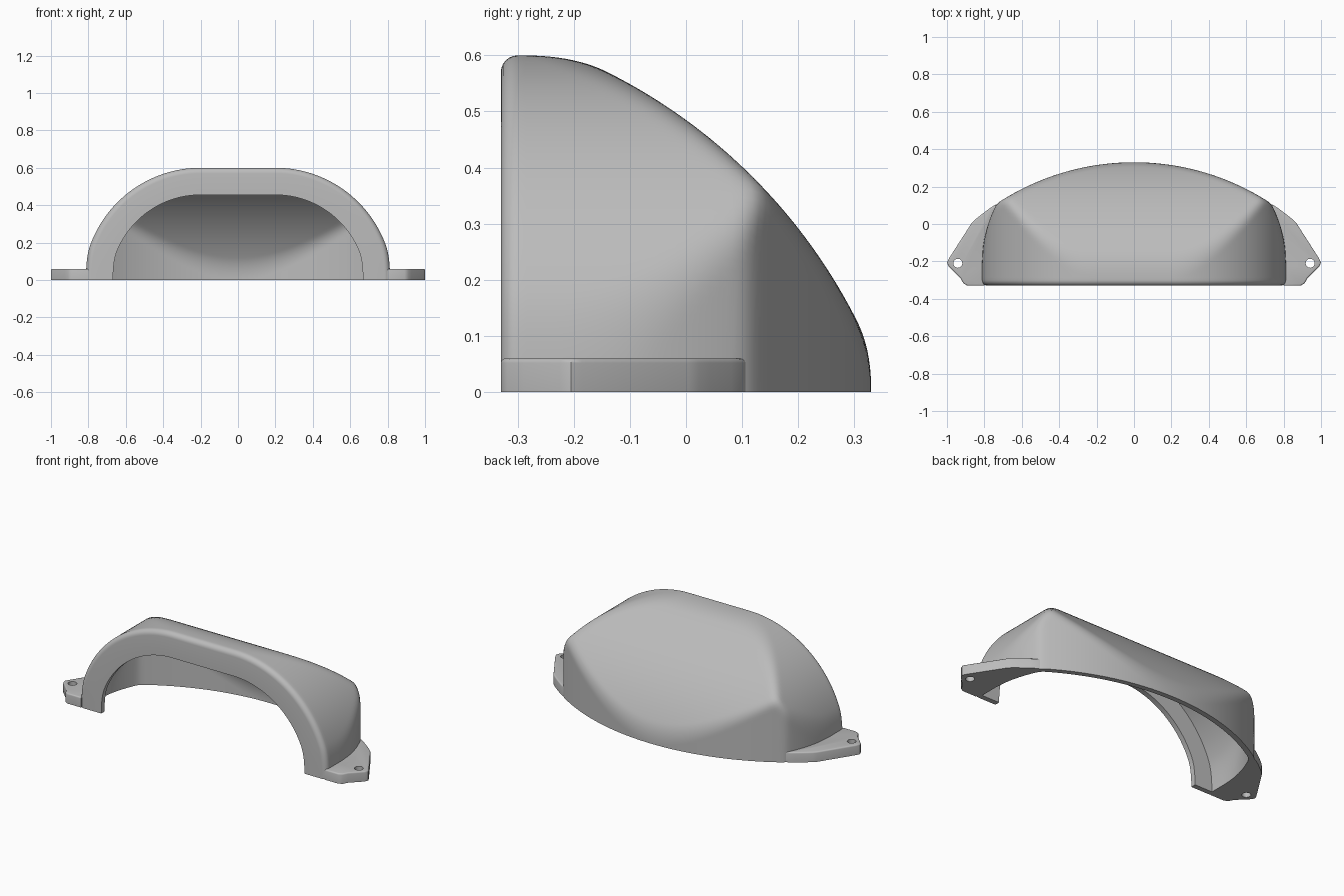
import bpy, bmesh, math
from math import hypot, sin, cos, pi

cube = bpy.data.objects.get("Cube")
if cube:
    bpy.data.objects.remove(cube, do_unlink=True)

metal = bpy.data.materials.new("satin_grey")
metal.use_nodes = True
GREY = (0.5, 0.5, 0.5, 1)
metal.diffuse_color = GREY
metal.node_tree.nodes["Principled BSDF"].inputs["Base Color"].default_value = GREY

WALL = 0.03        # shell thickness
LIP = 0.145        # width of the front rim
FRONT = -0.33
SEAM = FRONT + WALL


def blend(a, b, k):
    """Smooth minimum, which fillets the edge between two surfaces."""
    h = max(k - abs(a - b), 0) / k
    return min(a, b) - h * h * k / 4


def depth(x, y, z):
    """Depth below the hood's outer skin."""
    x = abs(x)
    arch = 0.628 - hypot(max(x - 0.2, 0), z + 0.028)
    side = 0.7 - hypot(max(x - 0.115, 0), max(y + 0.22, 0))
    back = 1.33 - hypot(x, y + 1)
    roof = 1 - hypot(y + 0.588, z + 0.324)
    top = blend(arch, roof, 0.03)
    walls = blend(side, back, 0.012)
    return blend(top, walls, 0.025)


def cast(theta, phi, inset):
    """Point on the skin, inset by a distance, along one direction."""
    d = (cos(theta) * cos(phi), sin(phi), sin(theta) * cos(phi))
    lo, hi = 0.0, 1.3
    for _ in range(24):
        mid = (lo + hi) / 2
        if depth(d[0] * mid, SEAM + d[1] * mid, d[2] * mid) > inset:
            lo = mid
        else:
            hi = mid
    return (d[0] * lo, SEAM + d[1] * lo, d[2] * lo)


def finish(obj):
    obj.data.materials.append(metal)
    bpy.ops.object.select_all(action="DESELECT")
    obj.select_set(True)
    bpy.context.view_layer.objects.active = obj
    bpy.ops.object.shade_smooth_by_angle(angle=math.radians(35))


def make_object(name, bm):
    bmesh.ops.recalc_face_normals(bm, faces=bm.faces)
    mesh = bpy.data.meshes.new(name)
    bm.to_mesh(mesh)
    bm.free()
    obj = bpy.data.objects.new(name, mesh)
    bpy.context.collection.objects.link(obj)
    return obj


# Hood: arched rows from the back, over the skin, round the rim, and inside
AROUND, DEEP, ROUND = 144, 80, 6
thetas = [pi * j / AROUND for j in range(AROUND + 1)]
phis = [pi / 2 * i / DEEP for i in range(DEEP + 1)]


def flat_row(y, inset):
    return [(p[0], y, p[2]) for p in (cast(t, 0, inset) for t in thetas)]


rows = [[cast(t, p, 0) for t in thetas] for p in reversed(phis)]
for i in range(1, ROUND + 1):
    a = pi / 2 * i / ROUND
    rows.append(flat_row(SEAM - WALL * sin(a), WALL * (1 - cos(a))))
rows += [flat_row(FRONT, LIP), flat_row(SEAM, LIP)]
rows += [[cast(t, p, WALL) for t in thetas] for p in phis]

bm = bmesh.new()
grid = [[bm.verts.new(p) for p in row] for row in rows]
for r, s in zip(grid, grid[1:]):
    for j in range(AROUND):
        bm.faces.new((r[j], r[j + 1], s[j + 1], s[j]))
# Flat underside of the shell and of the rim's two feet
for end in (0, AROUND):
    for i in range(DEEP):
        bm.faces.new([grid[k][end] for k in (i, i + 1, -2 - i, -1 - i)])
    bm.faces.new([row[end] for row in grid[DEEP:len(grid) - DEEP]])
bmesh.ops.remove_doubles(bm, verts=bm.verts, dist=0.00005)
bmesh.ops.dissolve_degenerate(bm, edges=bm.edges, dist=0.00005)
finish(make_object("hood", bm))

# Mounting tabs: flat plates beside the hood, each with a screw hole
inner = []
for i in range(13):
    y = -0.22 + 0.33 * i / 12
    inner.append((0.105 + math.sqrt(0.49 - (y + 0.22) ** 2), y))
curve = [(x, math.sqrt(1.769 - x * x) - 1) for x in (0.75, 0.775, 0.8, 0.825, 0.85)]
tip = [(0.868, 0.005), (0.99, -0.185), (1.0, -0.205), (0.992, -0.225),
       (0.927, -0.29), (0.912, -0.318), (0.89, FRONT), (0.8, FRONT)]
outline = inner + curve + tip

for name, sign in (("left_tab", 1), ("right_tab", -1)):
    bm = bmesh.new()
    base = bm.faces.new([bm.verts.new((sign * x, y, 0)) for x, y in outline])
    up = bmesh.ops.extrude_face_region(bm, geom=[base])["geom"]
    top = [v for v in up if isinstance(v, bmesh.types.BMVert)]
    bmesh.ops.translate(bm, verts=top, vec=(0, 0, 0.06))
    rim = [e for e in bm.edges if all(v.co.z > 0.05 for v in e.verts)]
    bmesh.ops.bevel(bm, geom=rim, offset=0.008, segments=3, profile=0.5,
                    affect="EDGES")
    tab = make_object(name, bm)

    bpy.ops.mesh.primitive_cylinder_add(vertices=32, radius=0.024, depth=0.3,
                                        location=(sign * 0.942, -0.21, 0))
    cutter = bpy.context.object
    cutter.hide_render = True
    hole = tab.modifiers.new("screw_hole", "BOOLEAN")
    hole.operation = "DIFFERENCE"
    hole.solver = "EXACT"
    hole.object = cutter
    bpy.context.view_layer.objects.active = tab
    bpy.ops.object.modifier_apply(modifier=hole.name)
    bpy.data.objects.remove(cutter, do_unlink=True)
    finish(tab)
